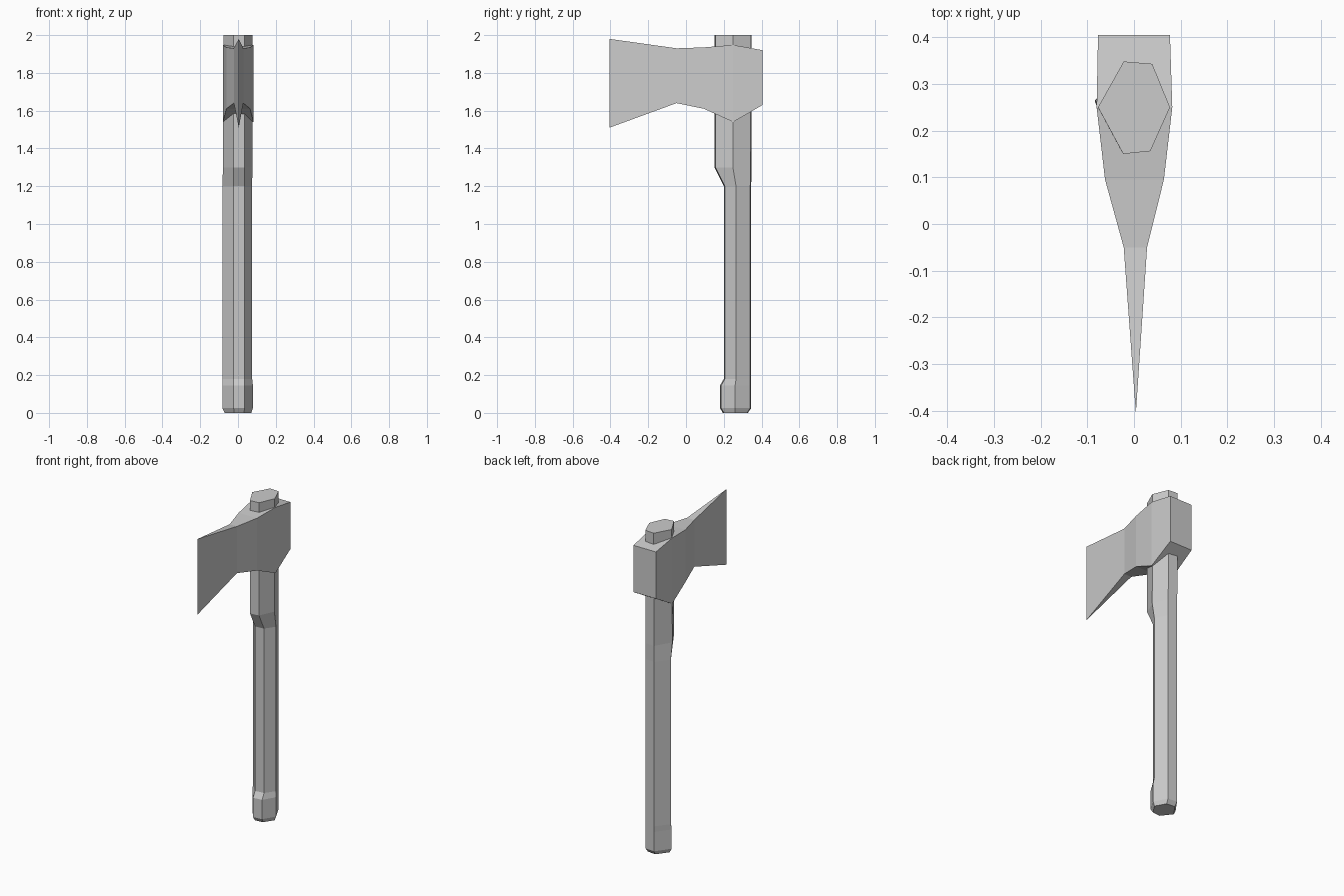
import bpy, bmesh

if "Cube" in bpy.data.objects:
    bpy.data.objects.remove(bpy.data.objects["Cube"])


def loft(name, rings):
    """Skin a stack of equal-sized rings and cap both ends."""
    bm = bmesh.new()
    loops = [[bm.verts.new(p) for p in ring] for ring in rings]
    n = len(loops[0])
    for a, b in zip(loops, loops[1:]):
        for i in range(n):
            j = (i + 1) % n
            bm.faces.new((a[i], a[j], b[j], b[i]))
    bm.faces.new(loops[0])
    bm.faces.new(loops[-1])
    bmesh.ops.remove_doubles(bm, verts=bm.verts[:], dist=0.0005)
    bmesh.ops.recalc_face_normals(bm, faces=bm.faces[:])
    mesh = bpy.data.meshes.new(name)
    bm.to_mesh(mesh)
    bm.free()
    obj = bpy.data.objects.new(name, mesh)
    bpy.context.collection.objects.link(obj)
    return obj


def hexagon(z, left, right, front, mid, back, s=1.0):
    """Slightly uneven six-sided handle section."""
    return [(left, mid, z), (-0.023 * s, front, z), (0.035 * s, front + 0.006, z),
            (right, mid, z), (0.039 * s, back - 0.005, z), (-0.022 * s, back, z)]


# Handle: chamfered pommel, slim grip, thicker neck running through the head
handle_levels = [
    (0.0, -0.070, 0.070, 0.195, 0.26, 0.328, 0.9),
    (0.025, -0.083, 0.079, 0.18, 0.26, 0.345),
    (0.145, -0.083, 0.079, 0.18, 0.26, 0.345),
    (0.18, -0.083, 0.075, 0.20, 0.265, 0.345),
    (1.20, -0.082, 0.075, 0.20, 0.265, 0.345),
    (1.30, -0.080, 0.076, 0.15, 0.248, 0.347),
    (2.0, -0.077, 0.077, 0.15, 0.25, 0.348),
]
loft("handle", [hexagon(*level) for level in handle_levels])

# Head: rectangular sections from blade edge to poll (y, centre x, half width, bottom, top)
head_sections = [
    (-0.405, 0.004, 0.0, 1.51, 1.98),
    (-0.05, 0.003, 0.025, 1.64, 1.93),
    (0.095, 0.001, 0.063, 1.61, 1.935),
    (0.25, 0.001, 0.081, 1.54, 1.948),
    (0.405, 0.0, 0.077, 1.63, 1.92),
]
loft("axe_head", [[(c - w, y, lo), (c + w, y, lo), (c + w, y, hi), (c - w, y, hi)]
                  for y, c, w, lo, hi in head_sections])
